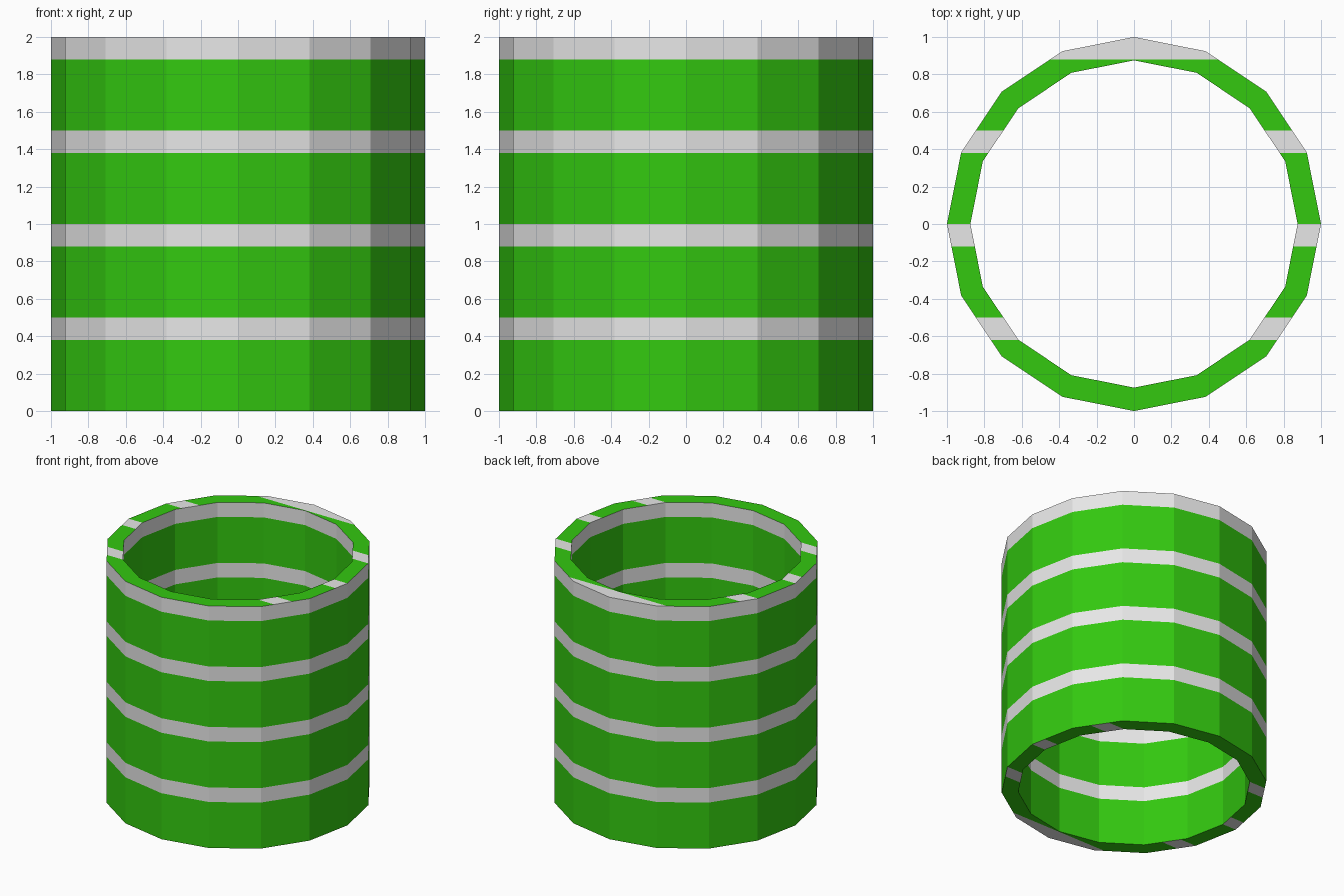
import bpy, bmesh, math
from mathutils import Vector

if "Cube" in bpy.data.objects:
    bpy.data.objects.remove(bpy.data.objects["Cube"])

SIDES, R_OUT, R_IN, HEIGHT = 16, 1.0, 0.875, 2.0
PERIOD, GREEN_PART = 0.5, 0.38      # each band: green, then a pale stripe


def material(name, rgb):
    m = bpy.data.materials.new(name)
    m.diffuse_color = (*rgb, 1.0)
    m.use_nodes = True
    m.node_tree.nodes["Principled BSDF"].inputs["Base Color"].default_value = m.diffuse_color
    return m


def is_stripe(t):
    return (t % PERIOD) > GREEN_PART


def cut(bm, pick, axis, values):
    """Slice only the faces chosen by pick with planes across the axis."""
    for v in values:
        faces = [f for f in bm.faces if pick(f)]
        edges = {e for f in faces for e in f.edges}
        verts = {p for f in faces for p in f.verts}
        bmesh.ops.bisect_plane(bm, geom=faces + list(edges) + list(verts),
                               dist=1e-5, plane_co=axis * v, plane_no=axis)


def ring(bm, r, z):
    step = 2 * math.pi / SIDES
    return [bm.verts.new((r * math.cos(i * step), r * math.sin(i * step), z))
            for i in range(SIDES)]


# Tube wall: outer side, top rim, inner side, bottom rim
bm = bmesh.new()
loops = [ring(bm, R_OUT, 0), ring(bm, R_OUT, HEIGHT),
         ring(bm, R_IN, HEIGHT), ring(bm, R_IN, 0)]
for a, b in zip(loops, loops[1:] + loops[:1]):
    for i in range(SIDES):
        j = (i + 1) % SIDES
        bm.faces.new((a[i], a[j], b[j], b[i]))
bm.normal_update()

# Stripes: by height on the walls, by depth on the rims (mirrored underneath)
edges = [k * PERIOD + d for k in range(-2, 4) for d in (0, GREEN_PART)]
cut(bm, lambda f: abs(f.normal.z) < 0.5, Vector((0, 0, 1)),
    [e for e in edges if 0 < e < HEIGHT])
cut(bm, lambda f: f.normal.z > 0.5, Vector((0, 1, 0)),
    [e for e in edges if -1 < e < 1])
cut(bm, lambda f: f.normal.z < -0.5, Vector((0, 1, 0)),
    [-e for e in edges if -1 < e < 1])
bm.normal_update()

for f in bm.faces:
    c = f.calc_center_median()
    n = f.normal.z
    t = c.z if abs(n) < 0.5 else (c.y if n > 0 else -c.y)
    f.material_index = int(is_stripe(t))
    f.smooth = False

mesh = bpy.data.meshes.new("striped_tube")
bm.to_mesh(mesh)
bm.free()
mesh.materials.append(material("green", (0.033, 0.58, 0.005)))
mesh.materials.append(material("pale_grey", (0.8, 0.8, 0.8)))
obj = bpy.data.objects.new("striped_tube", mesh)
bpy.context.collection.objects.link(obj)
